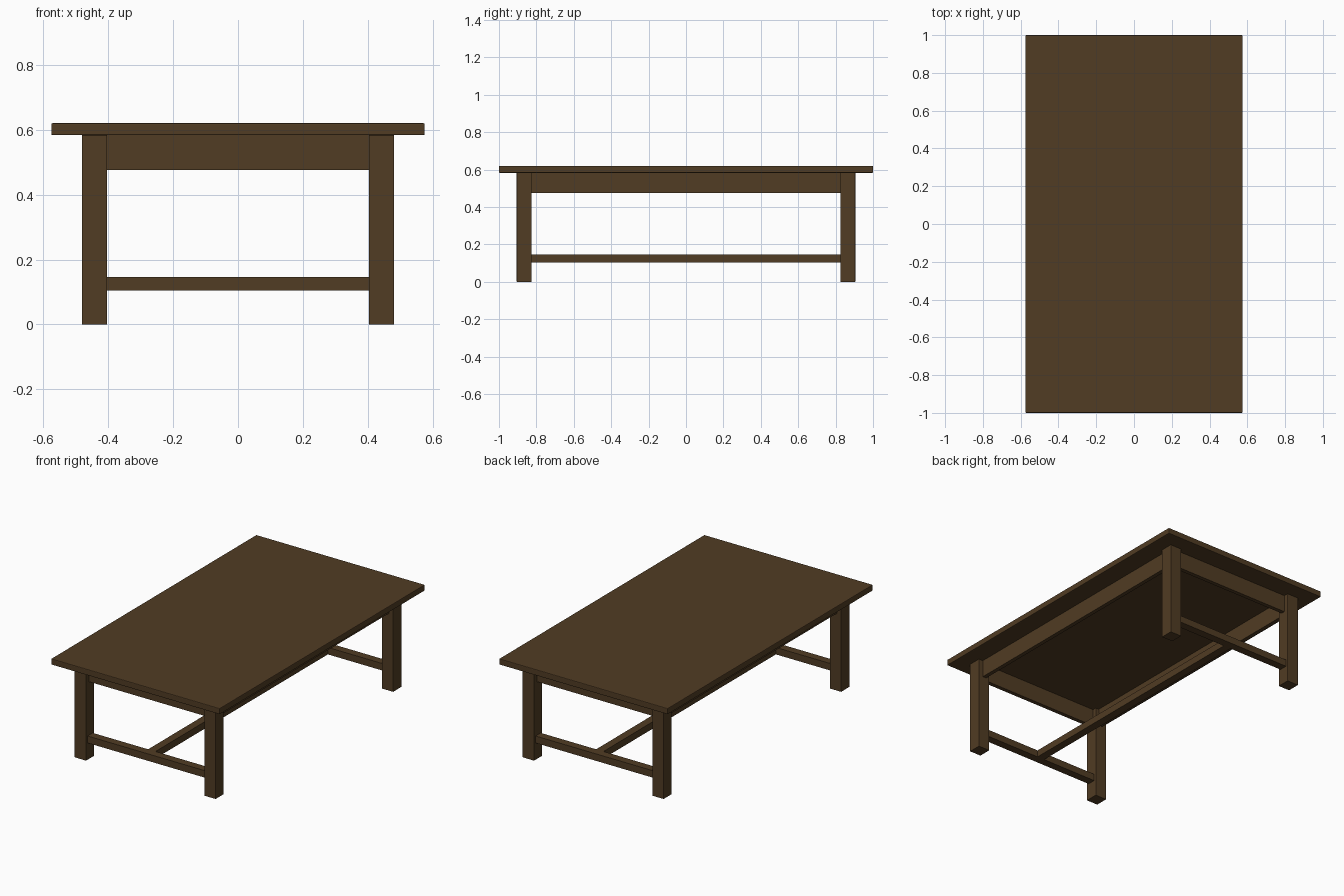
import bpy

if "Cube" in bpy.data.objects:
    bpy.data.objects.remove(bpy.data.objects["Cube"])

wood = bpy.data.materials.new("dark_wood")
wood.diffuse_color = (0.082, 0.045, 0.017, 1)
wood.use_nodes = True
wood.node_tree.nodes["Principled BSDF"].inputs["Base Color"].default_value = wood.diffuse_color


def box(name, lo, hi, bevel=0.0):
    """Axis-aligned block between two corners, with optional eased edges."""
    bpy.ops.mesh.primitive_cube_add(size=1, location=[(a + b) / 2 for a, b in zip(lo, hi)])
    ob = bpy.context.object
    ob.name = name
    for v in ob.data.vertices:
        v.co = [c * (b - a) for c, a, b in zip(v.co, lo, hi)]
    ob.data.materials.append(wood)
    if bevel:
        m = ob.modifiers.new("eased_edges", "BEVEL")
        m.width, m.segments = bevel, 2
    return ob


LX0, LX1 = 0.403, 0.481      # leg extents in x
LY0, LY1 = 0.825, 0.905      # leg extents in y
TOP0, TOP1 = 0.583, 0.62     # table top heights
AP0 = 0.476                  # apron bottom
ST0, ST1 = 0.104, 0.147      # stretcher heights
SET, THK = 0.03, 0.025       # apron setback and thickness
SW = 0.05                    # stretcher width
CY = (LY0 + LY1) / 2

# Table top
box("table_top", (-0.575, -1, TOP0), (0.575, 1, TOP1), 0.004)

for sx, side in ((-1, "left"), (1, "right")):
    # Legs
    for sy, end in ((-1, "front"), (1, "back")):
        xs, ys = sorted((sx * LX0, sx * LX1)), sorted((sy * LY0, sy * LY1))
        box(f"{end}_{side}_leg", (xs[0], ys[0], 0), (xs[1], ys[1], TOP0), 0.0015)
    # Long side aprons
    xs = sorted((sx * (LX1 - SET), sx * (LX1 - SET - THK)))
    box(f"{side}_apron", (xs[0], -LY0, AP0), (xs[1], LY0, TOP0))

for sy, end in ((-1, "front"), (1, "back")):
    # Short end aprons
    ys = sorted((sy * (LY1 - SET), sy * (LY1 - SET - THK)))
    box(f"{end}_apron", (-LX0, ys[0], AP0), (LX0, ys[1], TOP0))
    # End stretchers between the legs
    box(f"{end}_stretcher", (-LX0, sy * CY - SW / 2, ST0), (LX0, sy * CY + SW / 2, ST1))

# Long centre stretcher joining the end stretchers
box("centre_stretcher", (-SW / 2, -CY + SW / 2, ST0), (SW / 2, CY - SW / 2, ST1))
